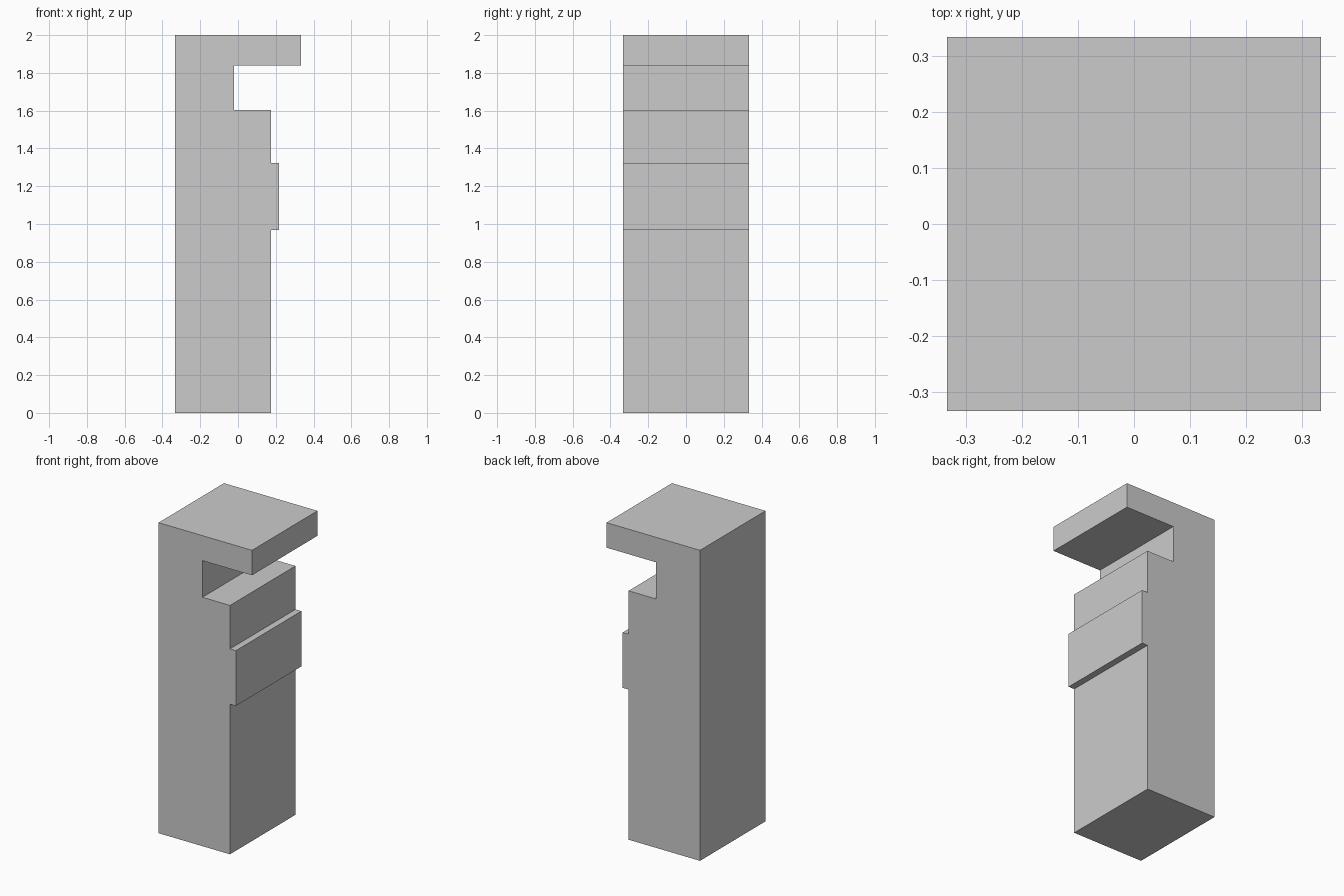
import bpy
import bmesh

if "Cube" in bpy.data.objects:
    bpy.data.objects.remove(bpy.data.objects["Cube"])

HALF = 0.333  # half the width and depth


def extrude_profile(name, profile, y0, y1):
    """Extrude an (x, z) outline along y into a closed solid."""
    bm = bmesh.new()
    face = bm.faces.new([bm.verts.new((x, y0, z)) for x, z in profile])
    result = bmesh.ops.extrude_face_region(bm, geom=[face])
    verts = [v for v in result["geom"] if isinstance(v, bmesh.types.BMVert)]
    bmesh.ops.translate(bm, verts=verts, vec=(0, y1 - y0, 0))
    bmesh.ops.recalc_face_normals(bm, faces=bm.faces)
    mesh = bpy.data.meshes.new(name)
    bm.to_mesh(mesh)
    bm.free()
    obj = bpy.data.objects.new(name, mesh)
    bpy.context.collection.objects.link(obj)
    return obj


# Side outline: column, raised band, notch and overhanging top slab
outline = [
    (-HALF, 0), (0.176, 0),
    (0.176, 0.967), (0.218, 0.967), (0.218, 1.323), (0.176, 1.323),
    (0.176, 1.603), (-0.02, 1.603), (-0.02, 1.839),
    (HALF, 1.839), (HALF, 2), (-HALF, 2),
]
extrude_profile("notched_column", outline, -HALF, HALF)
